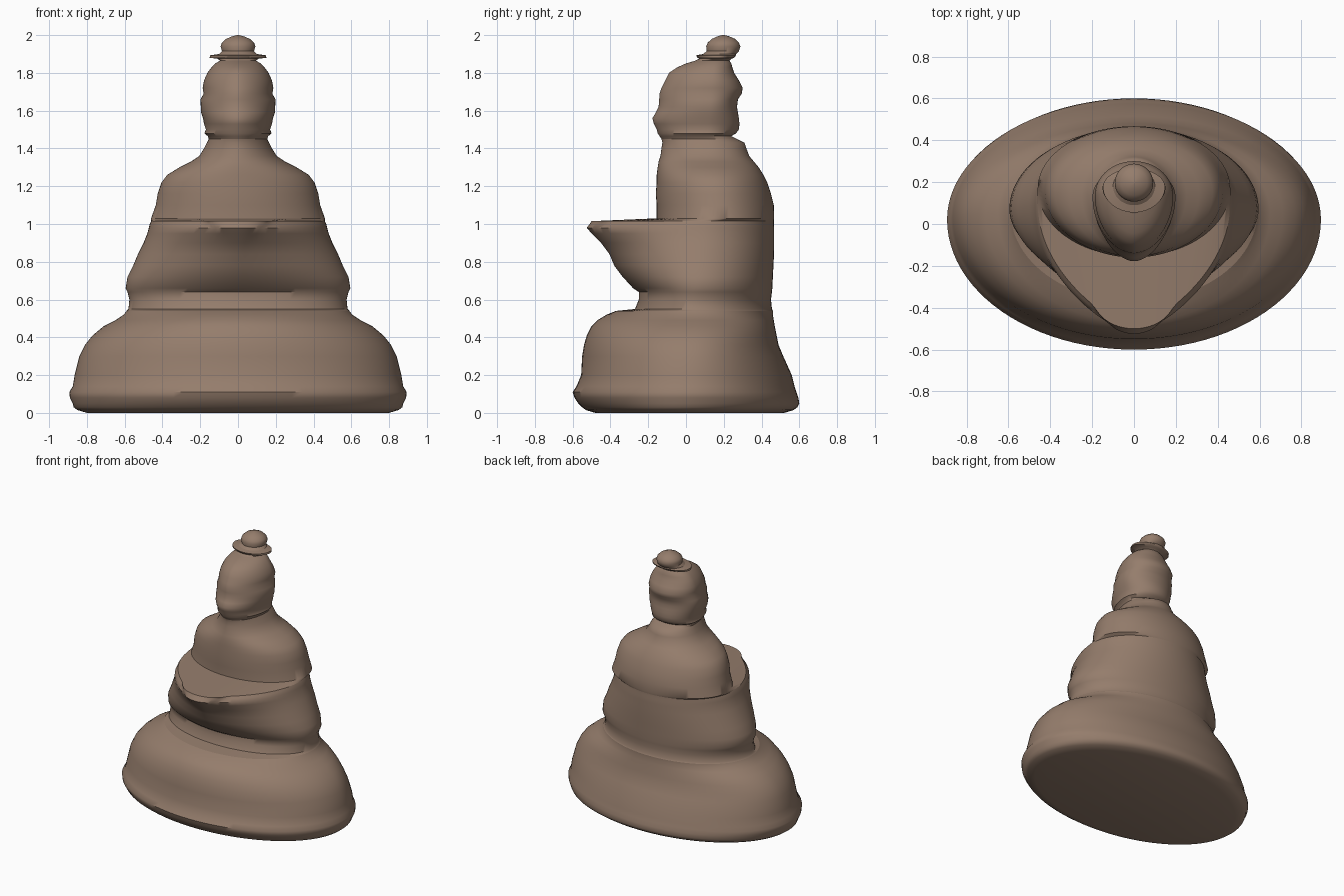
import bpy
import bmesh
import math

SEGMENTS = 96

default_cube = bpy.data.objects.get("Cube")
if default_cube:
    bpy.data.objects.remove(default_cube, do_unlink=True)

# Single clay colour
clay = bpy.data.materials.new("brown clay")
clay.use_nodes = True
clay_colour = (.3, .205, .15, 1)
clay.diffuse_color = clay_colour
clay.node_tree.nodes["Principled BSDF"].inputs["Base Color"].default_value = clay_colour


def lerp(pair, amount):
    return pair[0] + (pair[1] - pair[0]) * amount


def cross_section(height, half_width, front, back, centre, pinch):
    """Oval ring whose front half narrows to a rounded nose as pinch grows."""
    ring = []
    nose_width = half_width * (pinch - 1) * .83
    for step in range(SEGMENTS):
        angle = math.tau * step / SEGMENTS
        across, along = math.cos(angle), math.sin(angle)
        x = half_width * abs(across)
        if along < 0:
            nose = nose_width * math.sqrt(max(0, 1 - along ** 6))
            x = max(half_width * abs(across) ** pinch, nose)
            y = centre + along * (centre - front)
        else:
            y = centre + along * (back - centre)
        ring.append((math.copysign(x, across), y, height))
    return ring


def loft(name, rows, centres, pinches, start=None, cap_bottom=False, cap_top=False):
    """Skin rows of (height, half width, front, back); return the last ring."""
    rings = [start] if start else []
    for index, row in enumerate(rows):
        amount = index / (len(rows) - 1)
        rings.append(cross_section(*row, lerp(centres, amount), lerp(pinches, amount)))

    bm = bmesh.new()
    loops = [[bm.verts.new(point) for point in ring] for ring in rings]
    for lower, upper in zip(loops, loops[1:]):
        for i in range(SEGMENTS):
            j = (i + 1) % SEGMENTS
            bm.faces.new((lower[i], lower[j], upper[j], upper[i]))
    if cap_bottom:
        bm.faces.new(reversed(loops[0]))
    if cap_top:
        bm.faces.new(loops[-1])

    mesh = bpy.data.meshes.new(name)
    bm.to_mesh(mesh)
    bm.free()
    mesh.materials.append(clay)
    part = bpy.data.objects.new(name, mesh)
    bpy.context.collection.objects.link(part)
    bpy.ops.object.select_all(action="DESELECT")
    part.select_set(True)
    bpy.context.view_layer.objects.active = part
    bpy.ops.object.shade_smooth_by_angle(angle=math.radians(50))
    return rings[-1]


# Broad oval pedestal with a rolled foot and sloping shoulder
ring = loft("pedestal", [
    (0, .8, -.48, .52), (.015, .85, -.53, .57), (.03, .87, -.55, .59),
    (.05, .875, -.57, .6), (.08, .89, -.59, .595), (.11, .893, -.6, .585),
    (.14, .875, -.58, .575), (.2, .865, -.555, .56), (.3, .84, -.55, .515),
    (.36, .81, -.54, .49), (.41, .77, -.525, .48), (.46, .71, -.5, .47),
    (.49, .65, -.47, .465), (.52, .605, -.42, .46), (.54, .59, -.37, .46),
], (0, .06), (1, 1), cap_bottom=True)

# Folded lap, jutting forward to a rounded shelf
ring = loft("lap", [
    (.55, .58, -.27, .455), (.6, .575, -.25, .45), (.64, .585, -.25, .455),
    (.66, .595, -.28, .457), (.72, .585, -.335, .46), (.78, .555, -.38, .463),
    (.84, .53, -.405, .466), (.9, .5, -.45, .467), (.95, .48, -.5, .467),
    (.98, .472, -.525, .467), (1, .467, -.51, .465), (1.015, .46, -.5, .465),
], (.06, .1), (1, 1.6), start=ring)

# Upright torso with rounded shoulders
ring = loft("torso", [
    (1.03, .46, -.155, .467), (1.1, .435, -.155, .465), (1.16, .425, -.16, .45),
    (1.22, .405, -.155, .43), (1.26, .375, -.155, .41), (1.3, .31, -.15, .385),
    (1.33, .25, -.145, .36), (1.36, .205, -.135, .335), (1.4, .18, -.13, .32),
    (1.43, .165, -.125, .31), (1.45, .155, -.13, .27),
], (.17, .12), (1, 1.1), start=ring)

# Head with jaw, cheek and brow ridges
ring = loft("head", [
    (1.465, .16, -.14, .24), (1.48, .178, -.15, .265), (1.5, .17, -.155, .28),
    (1.53, .18, -.17, .283), (1.56, .185, -.178, .28), (1.59, .195, -.16, .275),
    (1.62, .197, -.145, .27), (1.66, .198, -.142, .275), (1.69, .182, -.14, .295),
    (1.72, .187, -.13, .3), (1.76, .18, -.11, .28), (1.8, .162, -.09, .255),
    (1.83, .14, -.045, .245), (1.85, .12, 0, .24), (1.865, .095, .05, .23),
], (.11, .15), (1.1, 1.2), start=ring)

# Thin flared brim under the topknot
ring = loft("hair_brim", [
    (1.875, .11, .07, .24), (1.88, .15, .06, .255),
    (1.893, .148, .055, .265), (1.9, .1, .09, .265),
], (.17, .18), (1.1, 1), start=ring)

# Rounded topknot
loft("topknot", [
    (1.915, .085, .11, .28), (1.94, .092, .107, .288), (1.96, .085, .115, .28),
    (1.98, .063, .137, .26), (1.993, .032, .165, .23), (2, .006, .19, .205),
], (.195, .2), (1, 1), start=ring, cap_top=True)
